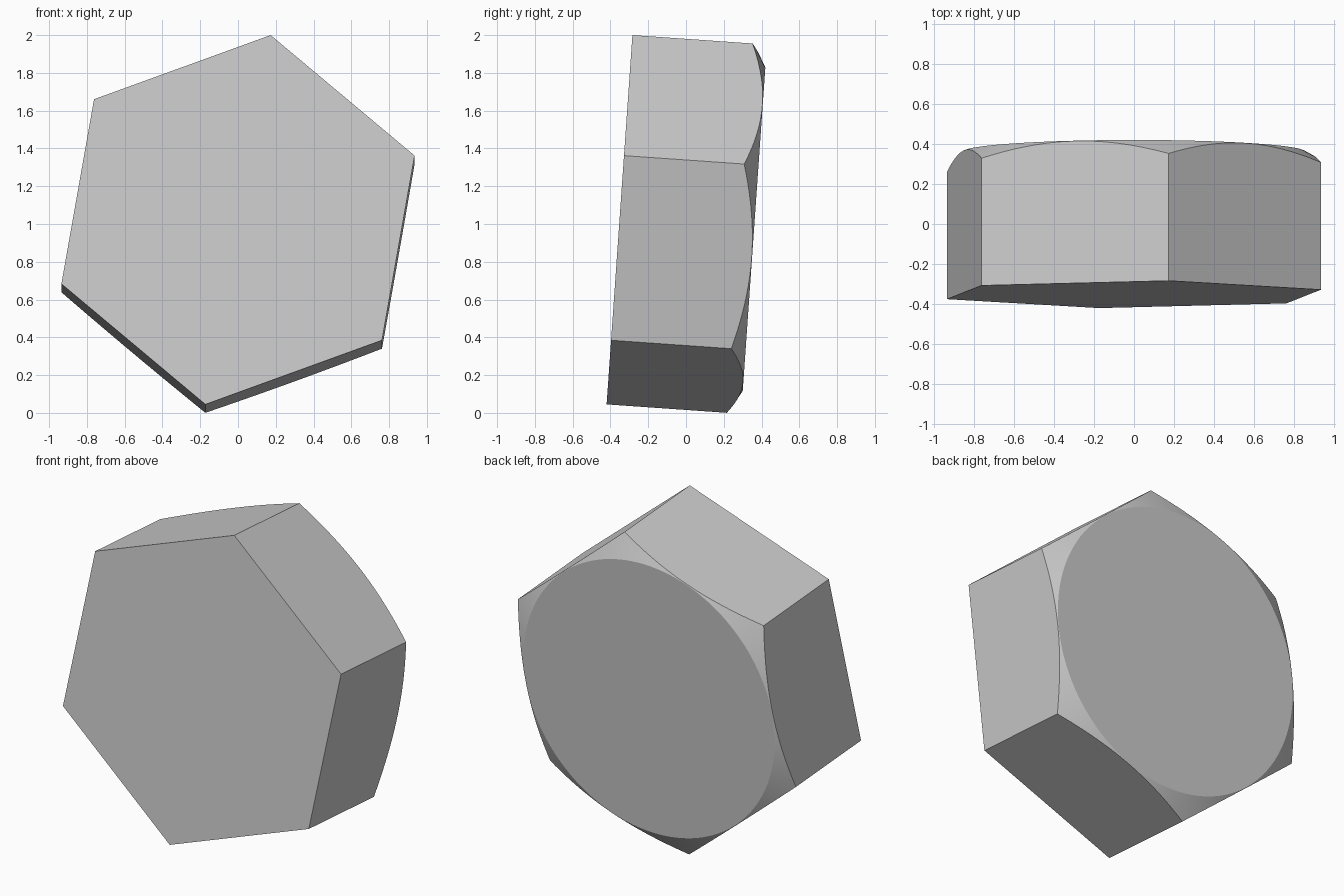
import bpy, bmesh
from math import radians, cos, sin, pi
from mathutils import Matrix

if "Cube" in bpy.data.objects:
    bpy.data.objects.remove(bpy.data.objects["Cube"])

R = 0.995              # hexagon corner radius
A = R * cos(pi / 6)    # hexagon flat distance
CAP_R = 0.858          # radius of the round chamfered face
DEPTH = 0.714          # full thickness
CORNER = 0.638         # thickness at the corners
PER_SIDE = 24
START = radians(-80)
slope = (DEPTH - CORNER) / (R - CAP_R)

bm = bmesh.new()
base, rim, cap = [], [], []
for i in range(6 * PER_SIDE):
    step = i % PER_SIDE
    off = radians(60) * step / PER_SIDE - radians(30)
    a = START + radians(60) * i / PER_SIDE
    r = A / cos(off)
    # flat hexagon corner
    if step == 0:
        base.append(bm.verts.new((R * cos(a), R * sin(a), 0)))
    # chamfer cone meets the hexagon sides in arcs
    rim.append(bm.verts.new((r * cos(a), r * sin(a), DEPTH - (r - CAP_R) * slope)))
    cap.append(bm.verts.new((CAP_R * cos(a), CAP_R * sin(a), DEPTH)))

n = len(rim)
bm.faces.new(base[::-1])
bm.faces.new(cap)
for i in range(n):
    j = (i + 1) % n
    bm.faces.new((rim[i], rim[j], cap[j], cap[i]))
for s in range(6):
    arc = [rim[(s * PER_SIDE + k) % n] for k in range(PER_SIDE + 1)]
    bm.faces.new([base[s], base[(s + 1) % 6]] + arc[::-1])

# stand the axis along +y, tipped 4 degrees
bm.transform(Matrix.Translation((0, -0.352, 1.0225)) @ Matrix.Rotation(radians(-94), 4, 'X'))
bmesh.ops.recalc_face_normals(bm, faces=bm.faces[:])

mesh = bpy.data.meshes.new("hex_head")
bm.to_mesh(mesh)
bm.free()
obj = bpy.data.objects.new("hex_head", mesh)
bpy.context.collection.objects.link(obj)
bpy.context.view_layer.objects.active = obj
obj.select_set(True)
bpy.ops.object.shade_smooth_by_angle(angle=radians(22))
